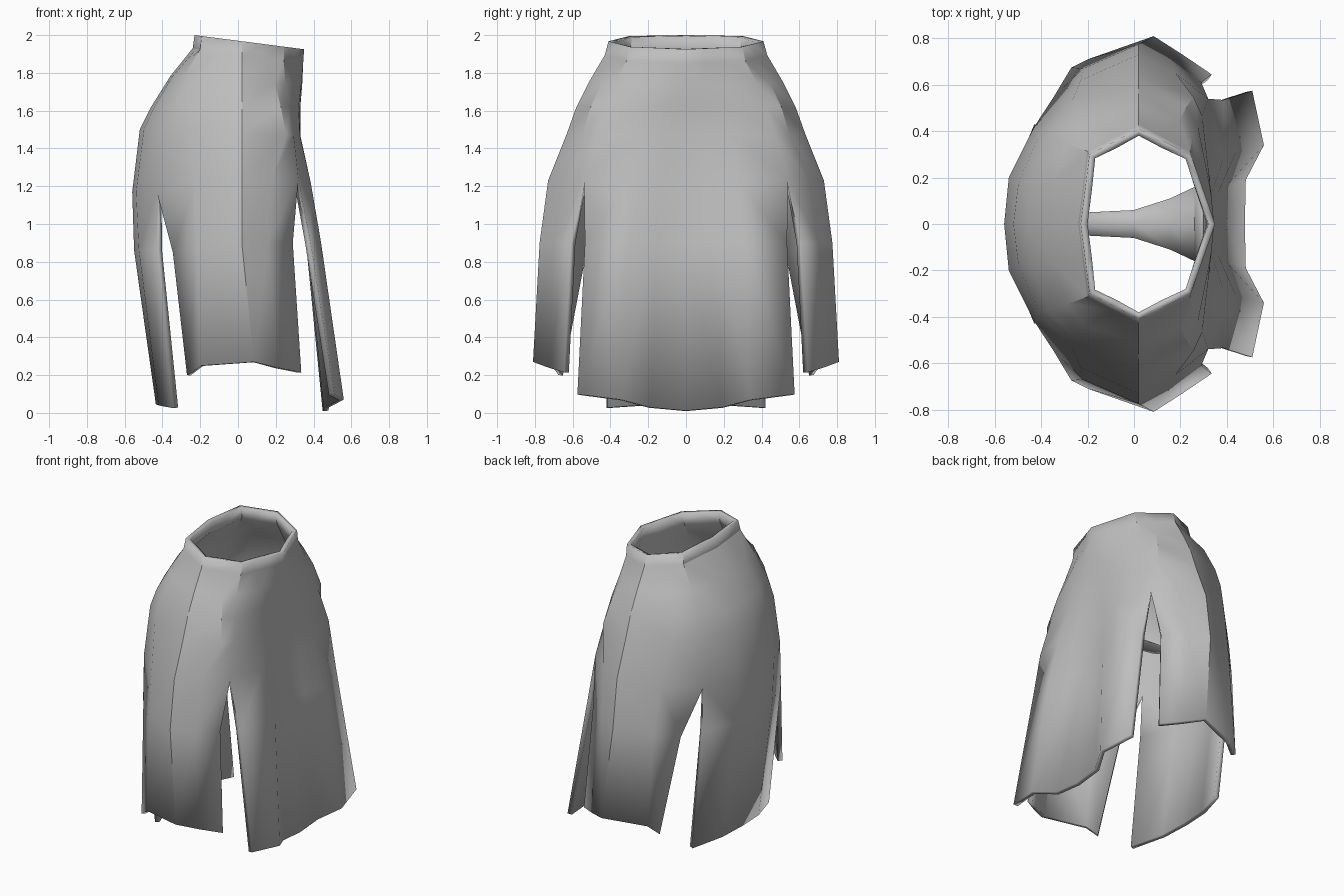
import bpy, bmesh
from mathutils import Vector

if "Cube" in bpy.data.objects:
    bpy.data.objects.remove(bpy.data.objects["Cube"])

grey = bpy.data.materials.new("light grey cloth")
grey.diffuse_color = (0.52, 0.52, 0.52, 1)
grey.use_nodes = True
grey.node_tree.nodes["Principled BSDF"].inputs["Base Color"].default_value = grey.diffuse_color


def finish(bm, name, thickness):
    """Weld, orient outward, thicken and shade a cloth shell."""
    bmesh.ops.remove_doubles(bm, verts=bm.verts, dist=0.0005)
    bmesh.ops.recalc_face_normals(bm, faces=bm.faces)
    score = sum(f.normal.dot(Vector((f.calc_center_median().x,
                                     f.calc_center_median().y, 0))) for f in bm.faces)
    if score < 0:
        bmesh.ops.reverse_faces(bm, faces=bm.faces)
    mesh = bpy.data.meshes.new(name)
    bm.to_mesh(mesh)
    bm.free()
    mesh.materials.append(grey)
    ob = bpy.data.objects.new(name, mesh)
    bpy.context.collection.objects.link(ob)
    if thickness:
        mod = ob.modifiers.new("cloth thickness", 'SOLIDIFY')
        mod.thickness = thickness
        mod.offset = -1
    bpy.context.view_layer.objects.active = ob
    ob.select_set(True)
    bpy.ops.object.shade_smooth_by_angle(angle=0.5)
    ob.select_set(False)
    return ob


def grid(bm, rows, side):
    """Skin rows of points with quads, on one side of the mirror plane."""
    vs = [[bm.verts.new((x, y * side, z)) for x, y, z in r] for r in rows]
    for a, b in zip(vs, vs[1:]):
        for i in range(len(a) - 1):
            bm.faces.new((a[i], b[i], b[i + 1], a[i + 1]))


# Half rings run from the front centre (+x) round to the rear centre (-x)
WIDTH_WAIST = [0, .24, .48, .73, .87, 1, .87, .73, .37, 0]
WIDTH_HIP = [0, .19, .38, .74, .87, 1, .85, .60, .28, 0]
CX = 0.02
KEYS = [0, 3, 5, 7, 9]          # octagon corners of the waist


def yoke_ring(blend, xf, xr, ymax, zf, zr, pf, pr, octagon=False):
    pts = []
    for i in range(10):
        f = WIDTH_WAIST[i] * (1 - blend) + WIDTH_HIP[i] * blend
        p, reach = (pf, xf - CX) if i <= 5 else (pr, xr - CX)
        x = CX + reach * max(0, 1 - f ** p) ** (1 / p)
        pts.append(Vector((x, f * ymax, zf + (zr - zf) * (xf - x) / (xf - xr))))
    if octagon:
        for a, b in zip(KEYS, KEYS[1:]):
            for i in range(a + 1, b):
                pts[i] = pts[a].lerp(pts[b], (i - a) / (b - a))
    return pts


yoke = [
    yoke_ring(0, .35, -.23, .41, 1.925, 2.0, 2, 3, True),
    yoke_ring(0, .345, -.24, .43, 1.85, 1.93, 2, 3, True),
    yoke_ring(.4, .34, -.36, .51, 1.74, 1.78, 2.2, 2.4),
    yoke_ring(.7, .33, -.46, .58, 1.62, 1.62, 2.8, 2.2),
    yoke_ring(1, .33, -.52, .63, 1.47, 1.5, 3.5, 2.0),
]

# Hanging panels: slit-top row, middle row, hem row
front_panel = [
    [(.36, 0, 1.2), (.365, .14, 1.2), (.385, .28, 1.22), (.32, .54, 1.24)],
    [(.39, 0, .9), (.395, .16, .9), (.44, .31, .9), (.385, .535, .9)],
    [(.478, 0, .012), (.482, .19, .03), (.56, .34, .07), (.51, .575, .10)],
]
side_panel = [
    [(.32, .54, 1.24), (.18, .65, 1.24), (.02, .73, 1.23), (-.23, .62, 1.2), (-.43, .42, 1.17)],
    [(.29, .61, .9), (.16, .70, .9), (.02, .775, .9), (-.22, .67, .88), (-.345, .55, .85)],
    [(.335, .645, .215), (.21, .73, .24), (.085, .81, .27), (-.2, .71, .25), (-.27, .675, .2)],
]
rear_panel = [
    [(-.43, .42, 1.17), (-.54, .2, 1.17), (-.56, 0, 1.17)],
    [(-.43, .43, .86), (-.525, .2, .86), (-.55, 0, .86)],
    [(-.345, .42, .025), (-.42, .2, .04), (-.435, 0, .045)],
]
hip = front_panel[0] + side_panel[0][1:] + rear_panel[0][1:]

# Skirt shell with four slits
bm = bmesh.new()
for side in (1, -1):
    grid(bm, yoke + [hip], side)
    for panel in (front_panel, side_panel, rear_panel):
        grid(bm, panel, side)
finish(bm, "slit_skirt", 0.03)

# Inner strap running between the legs from rear to front
bm = bmesh.new()
path = [(-.51, .05, 1.40), (-.35, .05, 1.28), (-.2, .05, 1.23), (0, .06, 1.21),
        (.16, .11, 1.25), (.27, .16, 1.33), (.30, .18, 1.45)]
for side in (1, -1):
    grid(bm, [[(x, 0, z), (x, w, z)] for x, w, z in path], side)
finish(bm, "inner_strap", 0.01)
